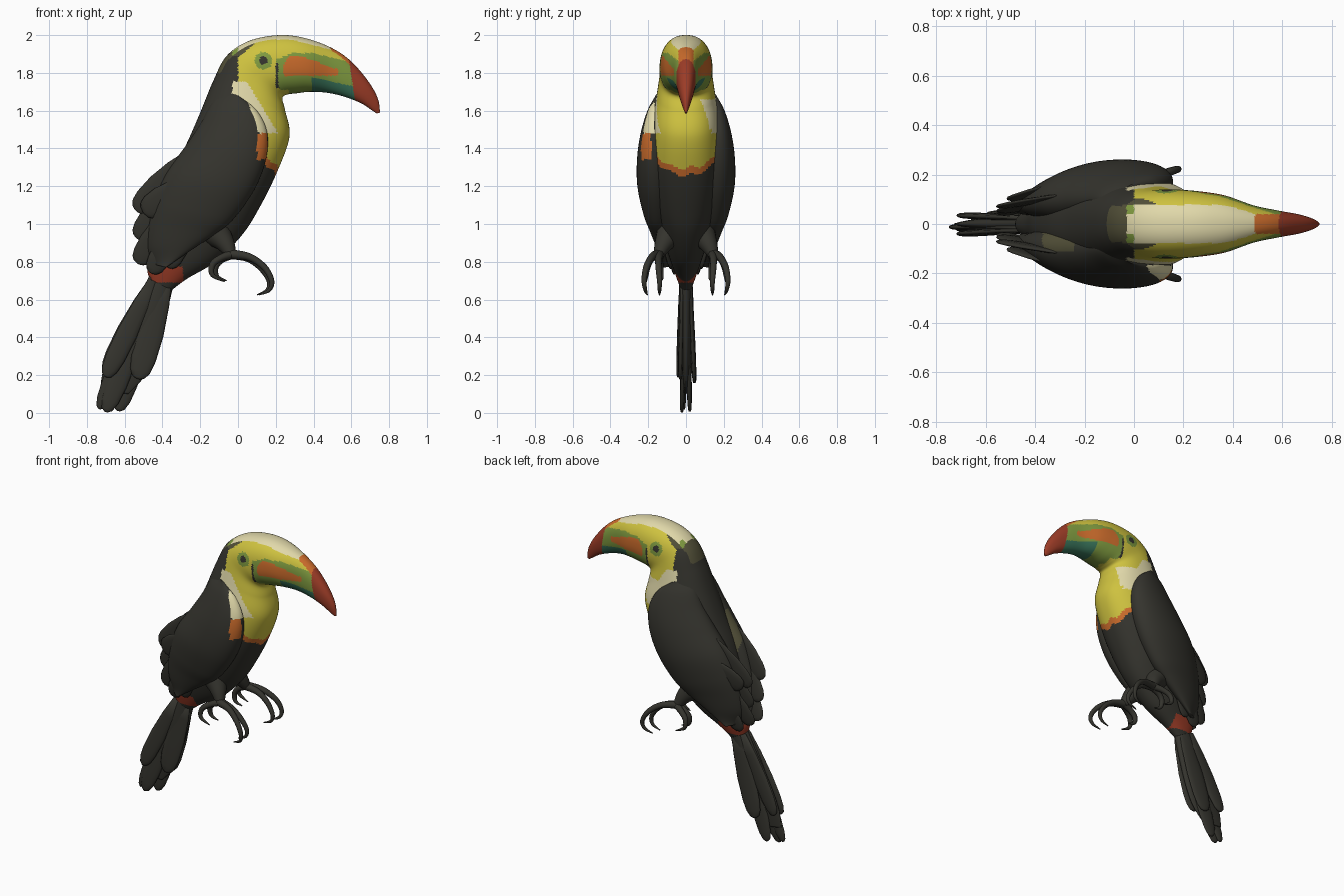
import bpy, bmesh
from math import sin, cos, tau, copysign, hypot
from mathutils import Vector

if "Cube" in bpy.data.objects:
    bpy.data.objects.remove(bpy.data.objects["Cube"])

COLOURS = {
    "black": (.035, .034, .027), "yellow": (.62, .54, .05),
    "cream": (.75, .69, .40), "orange": (.60, .15, .025),
    "red": (.33, .045, .02), "green": (.21, .32, .05),
    "teal": (.04, .17, .10), "olive": (.085, .08, .04),
}
NAMES = list(COLOURS)
MATS = []
for label, rgb in COLOURS.items():
    m = bpy.data.materials.new(label)
    m.use_nodes = True
    m.diffuse_color = (*rgb, 1)
    bsdf = m.node_tree.nodes["Principled BSDF"]
    bsdf.inputs["Base Color"].default_value = (*rgb, 1)
    bsdf.inputs["Roughness"].default_value = .7
    MATS.append(m)


def spline(rows, steps):
    """Smooth interpolation through rows of numbers."""
    rows = [Vector(r) for r in rows]
    out = []
    for i in range(len(rows) - 1):
        a, b, c, d = rows[max(i - 1, 0)], rows[i], rows[i + 1], rows[min(i + 2, len(rows) - 1)]
        for k in range(steps):
            t = k / steps
            out.append(.5 * (2 * b + (c - a) * t + (2 * a - 5 * b + 4 * c - d) * t * t
                             + (3 * b - a - 3 * c + d) * t ** 3))
    return out + [rows[-1]]


def skin(name, rings, rule=None):
    """Join closed rings of points, cap both ends and colour faces by rule."""
    bm = bmesh.new()
    vs = [[bm.verts.new(p) for p in ring] for ring in rings]
    n = len(vs[0])
    for a, b in zip(vs, vs[1:]):
        for i in range(n):
            j = (i + 1) % n
            bm.faces.new((a[i], a[j], b[j], b[i]))
    bm.faces.new(vs[0])
    bm.faces.new(vs[-1])
    bmesh.ops.recalc_face_normals(bm, faces=bm.faces)
    for f in bm.faces:
        f.smooth = True
        if rule:
            f.material_index = NAMES.index(rule(f.calc_center_median(), f.normal))
    me = bpy.data.meshes.new(name)
    bm.to_mesh(me)
    bm.free()
    for m in MATS:
        me.materials.append(m)
    bpy.context.collection.objects.link(bpy.data.objects.new(name, me))


def loft(name, rows, side=1, steps=8, n=32, square=1.0, skew=0.0, rule=None):
    """Rows: back x, back z, front x, front z, centre y, half width."""
    rings = []
    for bx, bz, fx, fz, y, w in spline(rows, steps):
        ring = []
        for i in range(n):
            c, s = [copysign(abs(v) ** square, v) for v in (cos(tau * i / n), sin(tau * i / n))]
            ring.append(((bx + fx) / 2 + c * (fx - bx) / 2, side * (y + s * w + c * skew),
                         (bz + fz) / 2 + c * (fz - bz) / 2))
        rings.append(ring)
    skin(name, rings, rule)


def feather(name, start, end, width, thick=.012):
    """Flat blade with a rounded tip, lying close to the xz plane."""
    a, b = Vector(start), Vector(end)
    d = (b - a).normalized()
    across = d.cross(Vector((0, 1, 0))).normalized()
    out = d.cross(across)
    rings = []
    for t, k in ((0, .45), (.25, .8), (.55, 1), (.8, .95), (.92, .78), (.98, .5), (1, .15)):
        p = a.lerp(b, t)
        rings.append([p + across * cos(tau * i / 12) * width * k
                      + out * sin(tau * i / 12) * thick * (.4 + .6 * k) for i in range(12)])
    skin(name, rings)


def tube(name, pts, n=10):
    """Rows: x, y, z, radius."""
    path = spline(pts, 6)
    rings = []
    for i, p in enumerate(path):
        d = (path[min(i + 1, len(path) - 1)] - path[max(i - 1, 0)]).to_3d().normalized()
        u = d.cross(Vector((0, 1, 0))).normalized()
        v = d.cross(u)
        rings.append([p.to_3d() + (u * cos(tau * k / n) + v * sin(tau * k / n)) * p[3]
                      for k in range(n)])
    skin(name, rings)


# Beak pattern
def beak_rule(x, y, z, nrm):
    if x > .59 + (1.85 - z) * .15:
        return "red"
    if nrm.z > .3 and x > .49 and y < .04:
        return "orange"
    if nrm.z > .45 and y < .078 - 1.1 * max(x - .3, 0) ** 2 and x < .5:
        return "cream"
    if z > min(1.87 + .4 * (x - .2), 1.905 - .25 * max(x - .4, 0)):
        return "yellow"
    if .24 < x < .53 and 1.785 < z < min(1.84 + 1.5 * (x - .24), 1.89 - .36 * max(x - .33, 0)):
        return "orange"
    if x > .39 and z < 1.775 - .22 * (x - .4):
        return "teal"
    if x < .212 + .25 * max(1.75 - z, 0) and z < 1.85:
        return "black" if z > 1.72 else "yellow"
    return "yellow" if z < 1.71 and x < .27 else "green"


# Plumage pattern
def body_rule(p, nrm):
    x, y, z = p.x, abs(p.y), p.z
    if z < .775:
        return "red" if z > .69 and x < -.29 and nrm.x < .6 else "black"
    edge = 1.255 + 2 * y * y + .3 * max(.21 - x, 0) + .01 * sin(60 * p.y)
    if z < edge:
        return "black"
    if z < edge + .04 and x > .02:
        return "orange"
    if x > .2 and z > 1.69 or x > .31:
        return beak_rule(x, y, z, nrm)
    # eye
    d = hypot(x - .135, z - 1.865)
    if d < .046 and y > .05:
        return "black" if d < .021 else "green"
    # nape and crown
    if z > 1.8 and y < .075 and x < -.03:
        return "olive" if x > -.13 else "black"
    if z > 1.88 and y < .078 and nrm.z > .3:
        return "green" if x < .0 and y > .04 else "cream"
    if x < max(0, 1.2 * (z - 1.88)):
        if z < 1.755 and x > -.03:
            return "cream"
        return "olive" if z > 1.89 else "black"
    # shoulder patches
    if y > .06 and 1.48 < z < 1.755 and x < .08 + .6 * (1.7 - z):
        return "cream"
    if p.y > .075 and 1.5 < z < 1.66 and x < .22:
        return "cream"
    return "yellow"


loft("body_and_beak", [
    (-.47, .71, -.35, .65, 0, .035), (-.48, .79, -.27, .71, 0, .06),
    (-.44, .95, -.12, .80, 0, .10), (-.41, 1.1, .02, .94, 0, .14),
    (-.35, 1.27, .11, 1.08, 0, .175), (-.27, 1.43, .2, 1.26, 0, .19),
    (-.20, 1.59, .272, 1.46, 0, .18), (-.13, 1.76, .25, 1.60, 0, .155),
    (-.06, 1.89, .235, 1.665, 0, .14), (.06, 1.97, .26, 1.685, 0, .14),
    (.22, 2.0, .31, 1.692, 0, .132), (.36, 1.983, .38, 1.70, 0, .115),
    (.5, 1.93, .47, 1.695, 0, .075), (.6, 1.86, .56, 1.675, 0, .055),
    (.69, 1.755, .65, 1.64, 0, .038), (.74, 1.665, .705, 1.605, 0, .02),
    (.752, 1.59, .735, 1.585, 0, .005),
], steps=20, n=104, square=.88, rule=body_rule)


# Wings
def wing_rule(p, nrm):
    if p.y < 0:
        if p.z > 1.48 and p.x > .05 + .36 * (1.65 - p.z) and p.y < -.165:
            return "cream"
        if 1.34 < p.z <= 1.48 and p.x > .1 and p.y < -.185:
            return "orange"
        if nrm.z > .25 and -.37 < p.x < -.24 and p.y > -.11:
            return "olive"
    return "black"


WING = [
    (-.08, 1.71, .0, 1.68, .12, .02), (-.14, 1.64, .10, 1.6, .13, .06),
    (-.2, 1.53, .155, 1.48, .135, .095), (-.28, 1.41, .145, 1.33, .135, .118),
    (-.38, 1.27, .08, 1.17, .13, .123), (-.44, 1.13, -.03, 1.02, .12, .10),
    (-.47, 1.0, -.13, .94, .11, .07), (-.48, .88, -.25, .86, .095, .045),
    (-.46, .79, -.38, .77, .08, .015),
]
WING_FEATHERS = [
    ((-.26, .12, 1.36), (-.54, .07, 1.07), .07),
    ((-.28, .17, 1.22), (-.50, .10, 1.06), .07),
    ((-.36, .10, 1.18), (-.53, .05, .92), .065),
    ((-.38, .10, 1.05), (-.53, .04, .79), .06),
    ((-.28, .14, 1.06), (-.46, .06, .74), .06),
    ((-.24, .14, 1.0), (-.37, .08, .77), .05),
]
# Toes: x, y, z, radius along each toe
TOES = {
    "outer_front_toe": [(-.04, .15, .84, .026), (.06, .18, .825, .02), (.14, .21, .77, .017),
                        (.178, .222, .70, .014), (.165, .215, .65, .01), (.11, .205, .625, .003)],
    "inner_front_toe": [(-.04, .14, .84, .026), (.05, .145, .82, .02), (.12, .145, .77, .017),
                        (.165, .14, .70, .014), (.155, .14, .65, .01), (.10, .14, .625, .003)],
    "outer_back_toe": [(-.03, .15, .84, .024), (-.09, .18, .82, .019), (-.135, .20, .785, .017),
                       (-.135, .21, .73, .012), (-.07, .21, .695, .003)],
    "inner_back_toe": [(-.03, .14, .84, .024), (-.09, .14, .81, .019), (-.12, .135, .77, .017),
                       (-.11, .13, .72, .012), (-.06, .13, .70, .003)],
}
for side, label in ((1, "left"), (-1, "right")):
    loft(label + "_wing", WING, side, steps=14, n=64, skew=.035, rule=wing_rule)
    for i, (a, b, w) in enumerate(WING_FEATHERS):
        feather(f"{label}_wing_feather_{i + 1}", (a[0], side * a[1], a[2]),
                (b[0], side * b[1], b[2]), w)
    # Legs and feet
    tube(label + "_leg", [(-.20, side * .03, 1.06, .04), (-.13, side * .07, .97, .08),
                          (-.07, side * .115, .90, .052), (-.035, side * .145, .835, .028)], 16)
    for name, pts in TOES.items():
        tube(f"{label}_{name}", [(x, side * y, z, r) for x, y, z, r in pts])

# Tail
loft("tail_core", [
    (-.46, .74, -.34, .68, 0, .035), (-.54, .58, -.38, .52, 0, .036),
    (-.64, .40, -.43, .34, 0, .032), (-.71, .24, -.49, .20, 0, .02),
    (-.73, .12, -.58, .10, 0, .008),
])
TAIL = [
    ((-.42, 0, .74), (-.70, -.022, .005), .06),
    ((-.40, .005, .74), (-.635, .02, .01), .06),
    ((-.45, -.015, .72), (-.735, -.012, .02), .045),
    ((-.39, .02, .72), (-.56, .045, .16), .07),
    ((-.38, -.02, .72), (-.53, -.03, .18), .07),
    ((-.45, -.025, .70), (-.70, -.04, .19), .055),
    ((-.45, .025, .70), (-.70, .035, .21), .055),
]
for i, (a, b, w) in enumerate(TAIL):
    feather(f"tail_feather_{i + 1}", a, b, w, .014)
